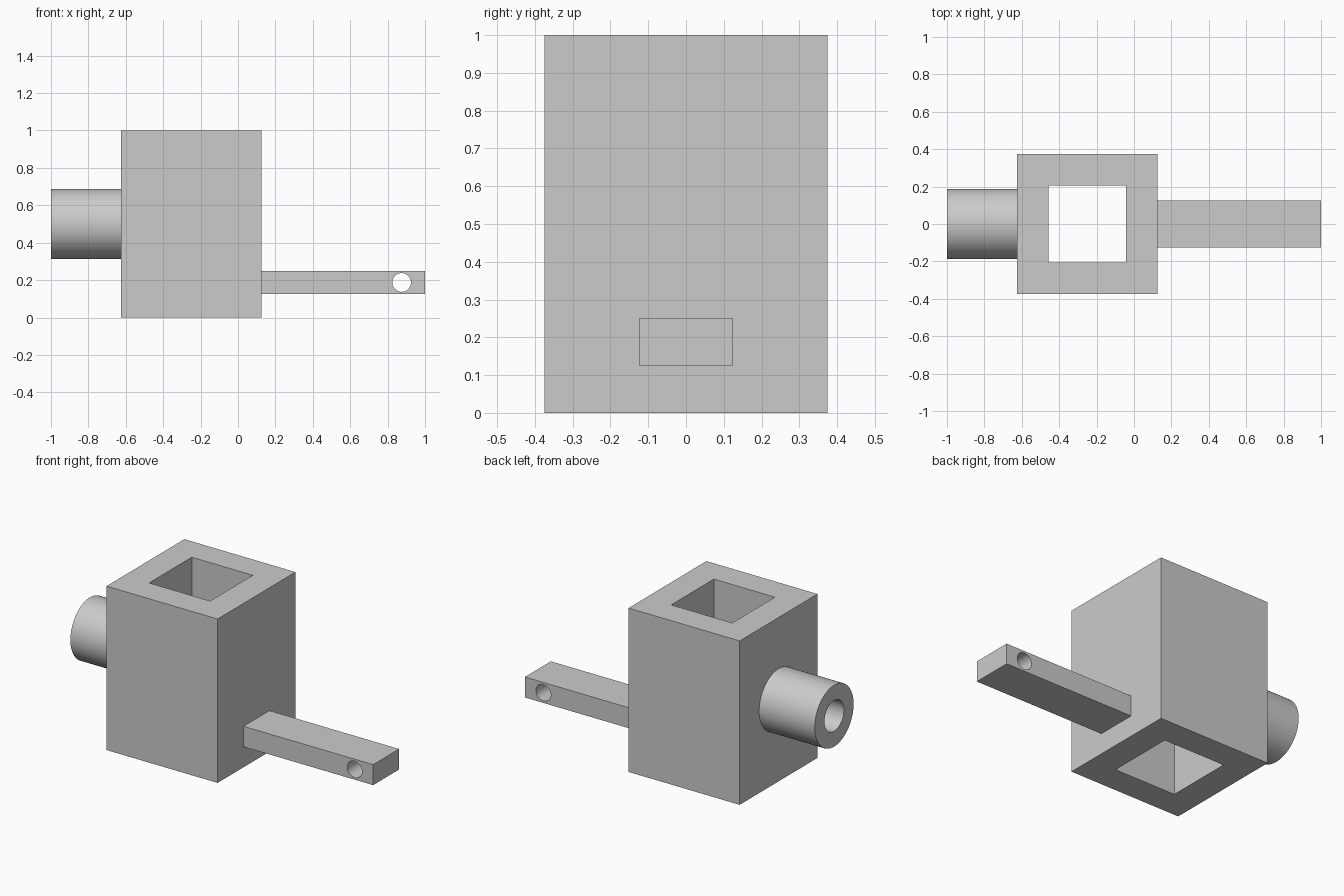
import bpy
from math import pi
from mathutils import Vector

cube = bpy.data.objects.get("Cube")
if cube:
    bpy.data.objects.remove(cube, do_unlink=True)

# One plain grey for every part
grey = bpy.data.materials.new("plain grey")
grey.use_nodes = True
grey.diffuse_color = (0.6, 0.6, 0.6, 1)
grey.node_tree.nodes["Principled BSDF"].inputs["Base Color"].default_value = (0.6, 0.6, 0.6, 1)


def box(name, low, high):
    low, high = Vector(low), Vector(high)
    bpy.ops.mesh.primitive_cube_add(size=1, location=(low + high) / 2)
    ob = bpy.context.object
    ob.name = name
    ob.scale = high - low
    bpy.ops.object.transform_apply(location=False, rotation=False, scale=True)
    ob.data.materials.append(grey)
    return ob


def rod(name, radius, start, end, rotation):
    start, end = Vector(start), Vector(end)
    bpy.ops.mesh.primitive_cylinder_add(
        vertices=64, radius=radius, depth=(end - start).length,
        location=(start + end) / 2, rotation=rotation)
    ob = bpy.context.object
    ob.name = name
    bpy.ops.object.transform_apply(location=False, rotation=True, scale=False)
    ob.data.materials.append(grey)
    return ob


def cut(target, cutter):
    mod = target.modifiers.new(cutter.name, "BOOLEAN")
    mod.operation = "DIFFERENCE"
    mod.solver = "EXACT"
    mod.object = cutter
    bpy.context.view_layer.objects.active = target
    bpy.ops.object.modifier_apply(modifier=mod.name)


def smooth(ob):
    bpy.ops.object.select_all(action="DESELECT")
    ob.select_set(True)
    bpy.context.view_layer.objects.active = ob
    bpy.ops.object.shade_smooth_by_angle(angle=pi / 6)


ALONG_X, ALONG_Y = (0, pi / 2, 0), (pi / 2, 0, 0)

# Main parts
body = box("body", (-0.625, -0.375, 0), (0.125, 0.375, 1))
arm = box("arm", (0.125, -0.125, 0.125), (1, 0.125, 0.25))
spout = rod("spout", 0.1875, (-1, 0, 0.5), (-0.625, 0, 0.5), ALONG_X)

# Square shaft through the body, bore through spout and wall, pin hole in the arm
shaft = box("shaft_cutter", (-0.456, -0.206, -0.1), (-0.044, 0.206, 1.1))
bore = rod("bore_cutter", 0.094, (-1.1, 0, 0.5), (-0.3, 0, 0.5), ALONG_X)
pin = rod("pin_hole_cutter", 0.05, (0.875, -0.2, 0.1875), (0.875, 0.2, 0.1875), ALONG_Y)

for target, cutter in ((body, shaft), (body, bore), (spout, bore), (arm, pin)):
    cut(target, cutter)
for cutter in (shaft, bore, pin):
    bpy.data.objects.remove(cutter, do_unlink=True)
for part in (body, spout, arm):
    smooth(part)
